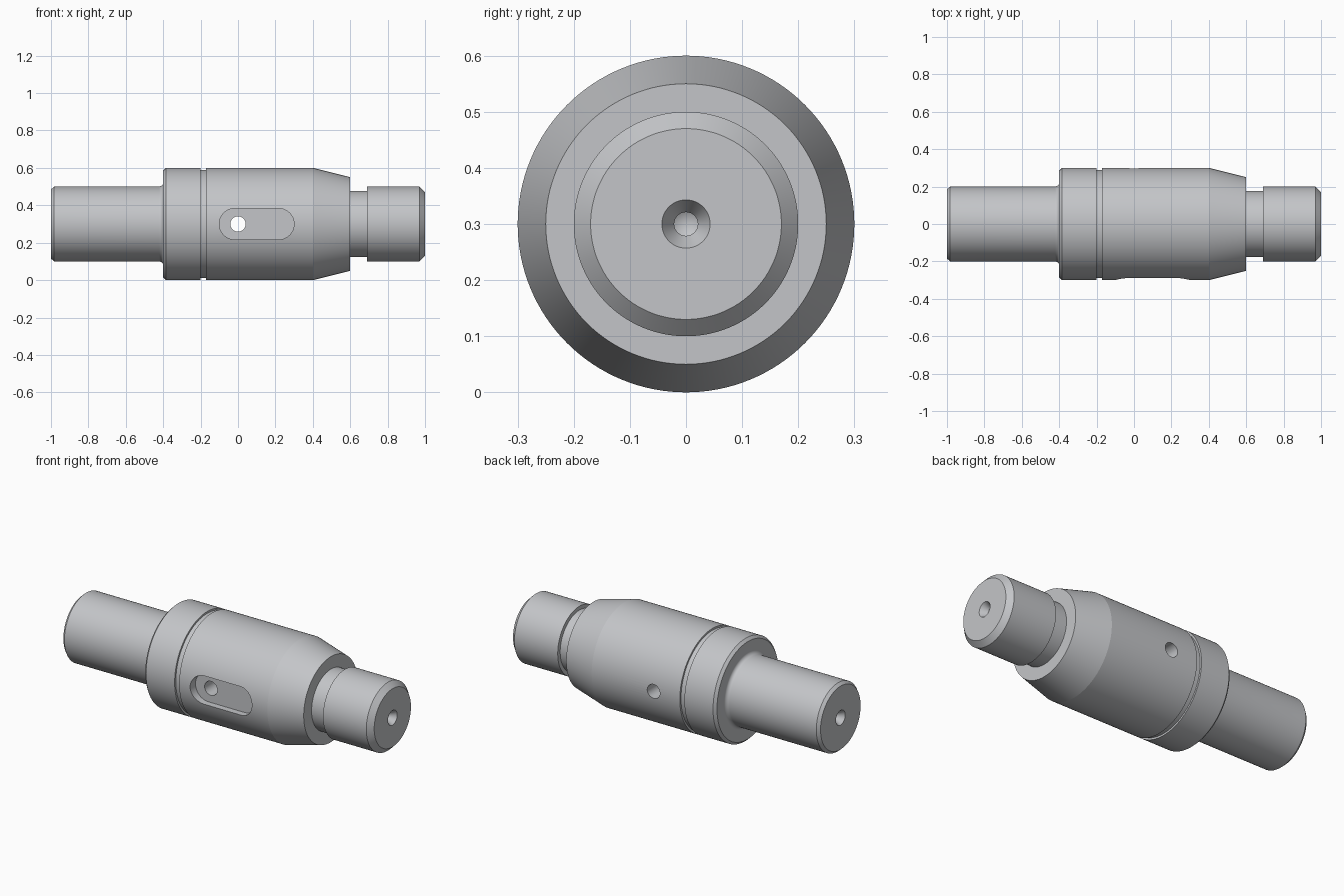
import bpy, bmesh, math
from mathutils import Matrix

cube = bpy.data.objects.get("Cube")
if cube:
    bpy.data.objects.remove(cube, do_unlink=True)

AXIS_Z = 0.3
SEGMENTS = 128

steel = bpy.data.materials.new("brushed grey steel")
steel.use_nodes = True
COLOUR = (0.55, 0.56, 0.58, 1)
steel.diffuse_color = COLOUR
steel.node_tree.nodes["Principled BSDF"].inputs["Base Color"].default_value = COLOUR


def finish(bm, name):
    bmesh.ops.remove_doubles(bm, verts=bm.verts, dist=1e-5)
    bmesh.ops.recalc_face_normals(bm, faces=bm.faces)
    mesh = bpy.data.meshes.new(name)
    bm.to_mesh(mesh)
    bm.free()
    mesh.materials.append(steel)
    obj = bpy.data.objects.new(name, mesh)
    bpy.context.collection.objects.link(obj)
    return obj


def lathe_x(name, profile):
    """Spin (x, radius) points around the shaft axis."""
    bm = bmesh.new()
    verts = [bm.verts.new((x, 0, r)) for x, r in profile]
    edges = [bm.edges.new(pair) for pair in zip(verts, verts[1:])]
    bmesh.ops.spin(bm, geom=verts + edges, cent=(0, 0, 0), axis=(1, 0, 0),
                   angle=math.tau, steps=SEGMENTS, use_merge=False)
    bmesh.ops.translate(bm, verts=bm.verts, vec=(0, 0, AXIS_Z))
    return finish(bm, name)


def stadium_cutter(name, x0, x1, radius, y0, y1, steps=24):
    """Round-ended prism running along y; x0 == x1 gives a plain cylinder."""
    bm = bmesh.new()
    ring = []
    for cx, start in ((x1, -math.pi / 2), (x0, math.pi / 2)):
        for i in range(steps + 1):
            a = start + math.pi * i / steps
            ring.append(bm.verts.new((cx + radius * math.cos(a), y0,
                                      AXIS_Z + radius * math.sin(a))))
    bmesh.ops.remove_doubles(bm, verts=ring, dist=1e-5)
    face = bm.faces.new([v for v in ring if v.is_valid])
    out = bmesh.ops.extrude_face_region(bm, geom=[face])
    moved = [g for g in out["geom"] if isinstance(g, bmesh.types.BMVert)]
    bmesh.ops.translate(bm, verts=moved, vec=(0, y1 - y0, 0))
    cutter = finish(bm, name)
    cutter.hide_render = True
    return cutter


def cut(target, cutter):
    bpy.context.view_layer.objects.active = target
    mod = target.modifiers.new("cut", "BOOLEAN")
    mod.operation = "DIFFERENCE"
    mod.solver = "EXACT"
    mod.object = cutter
    bpy.ops.object.modifier_apply(modifier=mod.name)
    bpy.data.objects.remove(cutter, do_unlink=True)


# Centre-drilled hole, listed from its tip out to the end face
centre_hole = [(0.89, 0), (0.902, 0.021), (0.962, 0.021), (1.0, 0.043)]

# Concave shoulder fillet between the long journal and the body
FILLET = 0.022
fillet = [(-0.4 - FILLET + FILLET * math.sin(a), 0.2 + FILLET - FILLET * math.cos(a))
          for a in (math.pi / 2 * i / 10 for i in range(11))]

profile = (
    [(-x, r) for x, r in centre_hole]
    + [(-1.0, 0.185), (-0.983, 0.2)]                    # long journal
    + fillet
    + [(-0.4, 0.285), (-0.385, 0.3),                    # collar
       (-0.2, 0.3), (-0.2, 0.289), (-0.17, 0.289), (-0.17, 0.3),  # ring groove
       (-0.12, 0.3), (0.32, 0.3), (0.4, 0.3), (0.6, 0.25),        # body and taper
       (0.6, 0.177), (0.69, 0.177),                     # undercut neck
       (0.69, 0.2), (0.97, 0.2), (1.0, 0.17)]           # short journal
    + centre_hole[::-1]
)
shaft = lathe_x("shaft", profile)

# Keyway in the front and a cross hole straight through
cut(shaft, stadium_cutter("keyway_cutter", -0.017, 0.217, 0.083, -0.4, -0.25))
cut(shaft, stadium_cutter("cross_hole_cutter", 0, 0, 0.041, -0.5, 0.5))

bpy.ops.object.select_all(action="DESELECT")
shaft.select_set(True)
bpy.context.view_layer.objects.active = shaft
bpy.ops.object.shade_smooth_by_angle(angle=math.radians(12))
